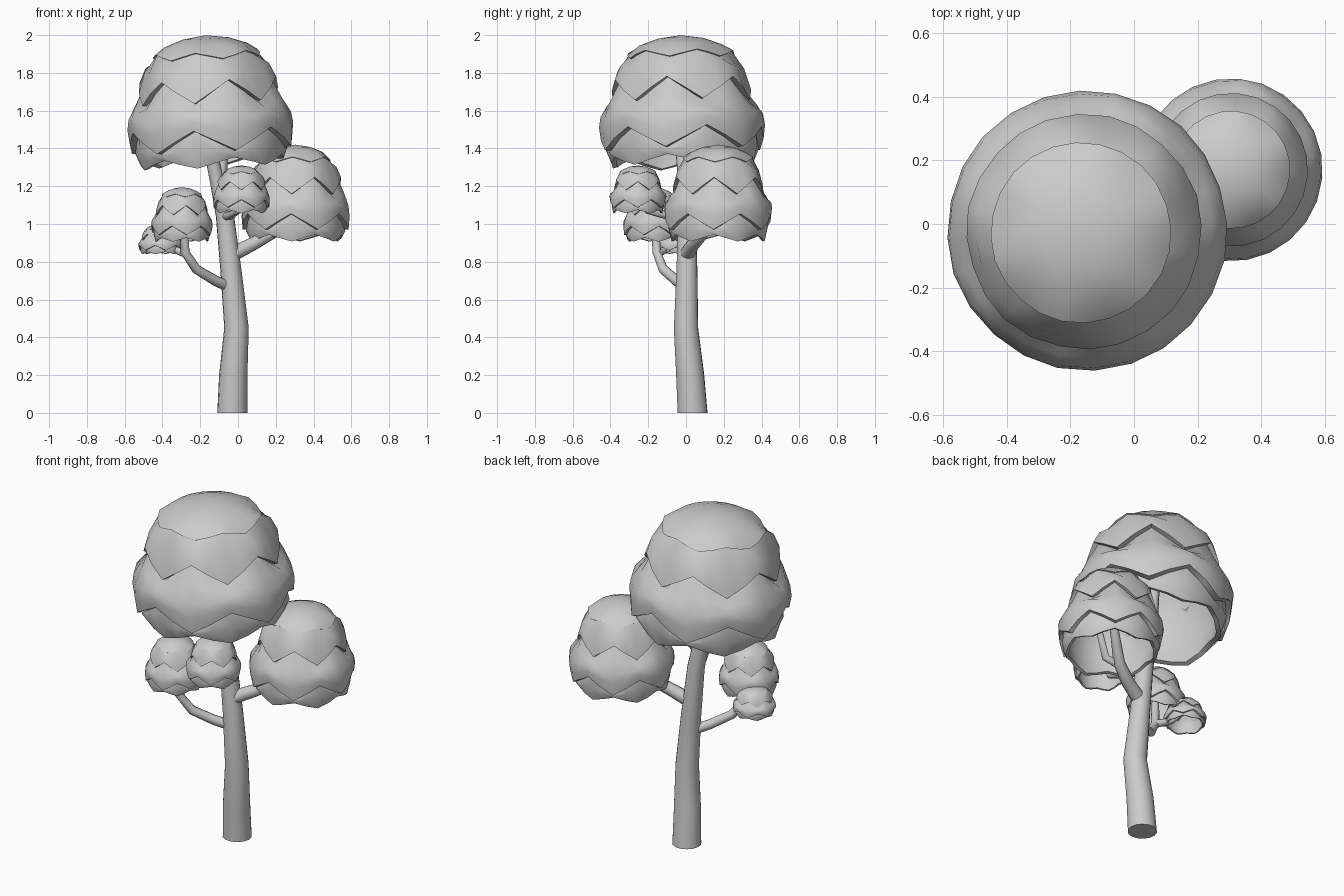
import bpy, bmesh, math
from mathutils import Vector, Matrix, Euler

if "Cube" in bpy.data.objects:
    bpy.data.objects.remove(bpy.data.objects["Cube"])


def finish(name, bm, angle):
    bmesh.ops.recalc_face_normals(bm, faces=bm.faces)
    me = bpy.data.meshes.new(name)
    bm.to_mesh(me)
    bm.free()
    ob = bpy.data.objects.new(name, me)
    bpy.context.collection.objects.link(ob)
    bpy.ops.object.select_all(action='DESELECT')
    ob.select_set(True)
    bpy.context.view_layer.objects.active = ob
    bpy.ops.object.shade_smooth_by_angle(angle=math.radians(angle))
    return ob


def bridge(bm, a, b):
    n = len(a)
    for i in range(n):
        j = (i + 1) % n
        bm.faces.new((a[i], a[j], b[j], b[i]))


def tube(name, pts, sides=10):
    """Tapered limb through (x, y, z, radius) points."""
    bm = bmesh.new()
    P = [Vector(p[:3]) for p in pts]
    rings = []
    for i, p in enumerate(P):
        t = (P[min(i + 1, len(P) - 1)] - P[max(i - 1, 0)]).normalized()
        if i == 0 and p.z == 0:
            t = Vector((0, 0, 1))          # flat foot on the ground
        ref = Vector((0.3, 1, 0)) if abs(t.y) < 0.85 else Vector((1, 0, 0))
        if rings:
            ref = u - t * u.dot(t)
        u = (ref - t * ref.dot(t)).normalized()
        v = t.cross(u)
        r = pts[i][3]
        rings.append([bm.verts.new(p + r * (math.cos(a) * u + math.sin(a) * v))
                      for a in (2 * math.pi * k / sides for k in range(sides))])
    for a, b in zip(rings, rings[1:]):
        bridge(bm, a, b)
    bm.faces.new(rings[0])
    bm.faces.new(rings[-1])
    return finish(name, bm, 40)


# Crown profile: radius, height, zigzag amount (all as fractions)
PROFILE = [(.28, .975, 0), (.50, .925, 0), (.645, .85, -.025), (.625, .845, -.025),  # cap
           (.76, .74, .03), (.84, .58, .085), (.77, .575, .085),                # upper tier
           (.90, .47, .03), (.98, .39, -.02), (1.0, .31, -.05), (.98, .21, -.08),
           (.90, .205, -.08),                                                   # middle tier
           (.92, .13, -.02), (.86, .04, .035), (.80, .05, .035),                # bottom skirt
           (.86, .25, 0), (.80, .48, 0), (.62, .76, 0), (.3, .9, 0)]            # hollow inside


def crown(name, x, y, z0, z1, r, phase, tilt=(0, 0), waves=6):
    bm = bmesh.new()
    n, h = waves * 4, z1 - z0
    wave = (1, 0, -1, 0)
    rings = []
    for fr, fz, amp in PROFILE:
        rings.append([bm.verts.new((fr * r * math.cos(phase + 2 * math.pi * k / n),
                                    fr * r * math.sin(phase + 2 * math.pi * k / n),
                                    (fz - .4 + amp * wave[k % 4]) * h)) for k in range(n)])
    for a, b in zip(rings, rings[1:]):
        bridge(bm, a, b)
    for ring, fz in ((rings[0], 1.0), (rings[-1], .95)):
        c = bm.verts.new((0, 0, (fz - .4) * h))
        for k in range(n):
            bm.faces.new((ring[k], ring[(k + 1) % n], c))
    m = Matrix.Translation((x, y, z0 + .4 * h)) @ Euler((tilt[0], tilt[1], 0)).to_matrix().to_4x4()
    bm.transform(m)
    return finish(name, bm, 60)


# Trunk and its upper fork
tube("trunk", [(-.03, .035, 0, .08), (-.025, .022, .2, .075), (-.008, 0, .45, .065),
               (-.037, .005, .75, .056), (-.07, .005, 1.05, .048), (-.10, 0, 1.2, .044)], 14)
tube("trunk_fork_left", [(-.10, 0, 1.18, .04), (-.14, -.02, 1.36, .034), (-.19, -.05, 1.6, .025)])
tube("trunk_fork_right", [(-.10, 0, 1.17, .038), (-.085, .02, 1.33, .03), (-.03, .06, 1.58, .022)])

# Side branches
tube("left_branch", [(-.05, 0, .67, .03), (-.12, -.05, .70, .028), (-.22, -.12, .76, .026),
                     (-.28, -.155, .85, .024), (-.29, -.165, 1.05, .018)])
tube("left_twig", [(-.27, -.15, .84, .022), (-.35, -.1, .87, .018), (-.415, -.06, .94, .014)])
tube("right_branch", [(-.03, .005, .84, .04), (.08, .04, .895, .036), (.18, .09, .95, .032),
                      (.29, .17, 1.13, .022)])
tube("right_twig", [(.16, .08, .945, .026), (.25, .06, .97, .022), (.31, .08, 1.1, .018)])
tube("front_branch", [(-.07, 0, 1.04, .024), (-.04, -.1, 1.045, .022), (0, -.2, 1.07, .02),
                      (.02, -.25, 1.2, .016)])

# Leaf crowns
R = math.radians
crown("main_crown", -.15, -.022, 1.30, 2.0, .44, R(-72), (R(1), R(-3)))
crown("right_crown", .305, .17, .905, 1.42, .287, R(-65))
crown("left_crown", -.297, -.17, .905, 1.195, .163, R(-80))
crown("front_crown", .018, -.255, 1.055, 1.31, .15, R(-60))
crown("small_left_crown", -.41, -.06, .84, 1.0, .117, R(-75))
